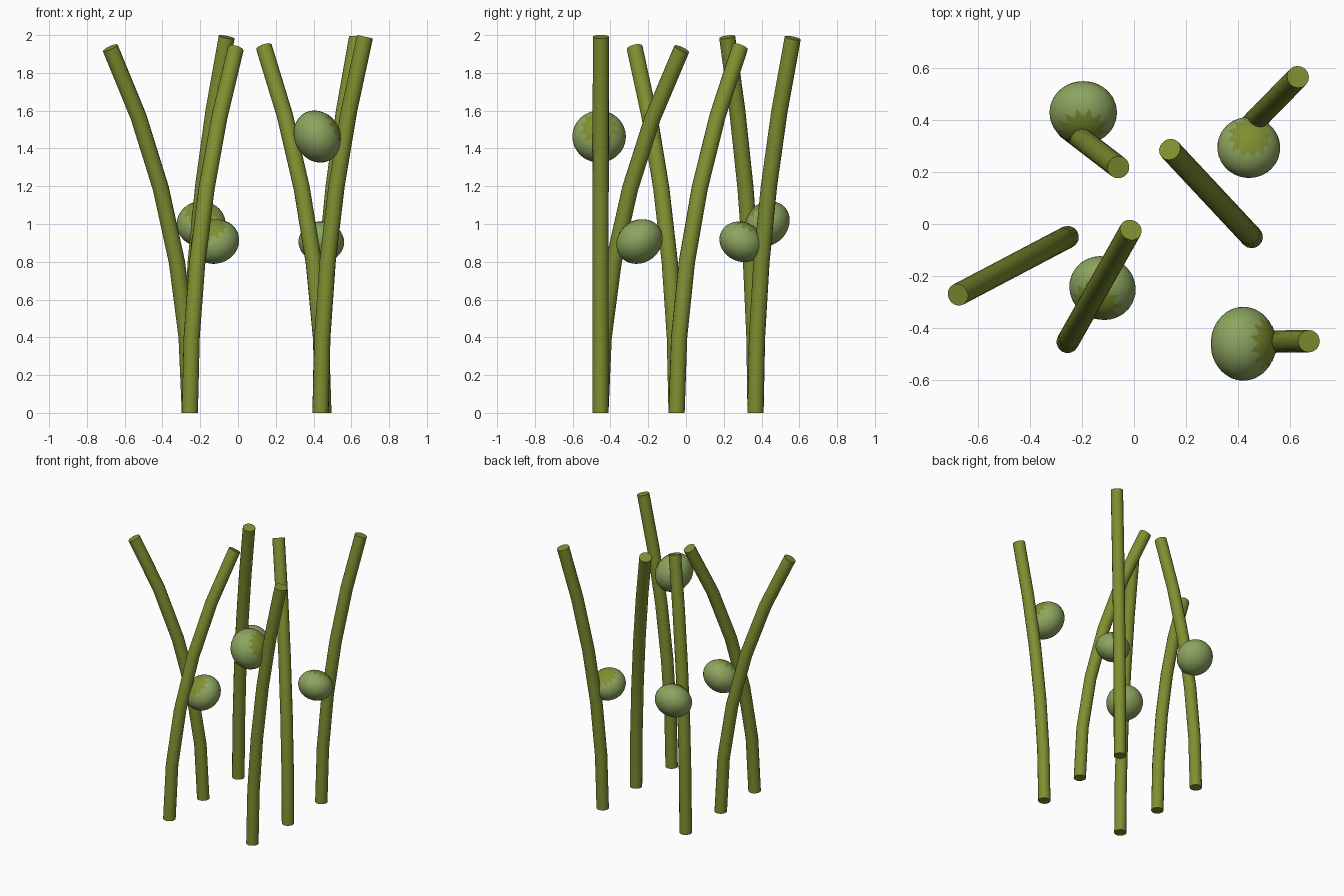
import bpy, bmesh, math
from mathutils import Vector

if "Cube" in bpy.data.objects:
    bpy.data.objects.remove(bpy.data.objects["Cube"])


def material(name, rgb):
    m = bpy.data.materials.new(name)
    m.diffuse_color = (*rgb, 1)
    m.use_nodes = True
    m.node_tree.nodes["Principled BSDF"].inputs["Base Color"].default_value = m.diffuse_color
    return m


STEM = material("olive green", (0.215, 0.275, 0.030))
FRUIT = material("pale green", (0.265, 0.375, 0.115))
STEM_LEN, STEM_R = 2.01, 0.043


def finish(name, bm, mat, angle):
    bmesh.ops.recalc_face_normals(bm, faces=bm.faces)
    me = bpy.data.meshes.new(name)
    bm.to_mesh(me)
    bm.free()
    me.materials.append(mat)
    ob = bpy.data.objects.new(name, me)
    bpy.context.collection.objects.link(ob)
    bpy.ops.object.select_all(action='DESELECT')
    ob.select_set(True)
    bpy.context.view_layer.objects.active = ob
    bpy.ops.object.shade_smooth_by_angle(angle=math.radians(angle))
    return ob


def bridge(bm, a, b):
    n = len(a)
    for i in range(n):
        bm.faces.new((a[i], a[(i + 1) % n], b[(i + 1) % n], b[i]))


# stem: a cylinder bent along a circular arc from base towards top
def stem(name, base, top, segments=5, sides=16):
    base, lean = Vector((*base, 0)), Vector((*top, 0)) - Vector((*base, 0))
    d = lean.length
    u = lean.normalized()
    w = Vector((-u.y, u.x, 0))
    theta = 2 * d / STEM_LEN
    theta *= 1 + theta * theta / 12
    rad = STEM_LEN / theta
    bm = bmesh.new()
    rings = []
    for k in range(segments + 1):
        a = theta * k / segments
        c = base + u * rad * (1 - math.cos(a)) + Vector((0, 0, rad * math.sin(a)))
        n = u * math.cos(a) - Vector((0, 0, math.sin(a)))
        rings.append([bm.verts.new(c + STEM_R * (n * math.cos(t) + w * math.sin(t)))
                      for t in (2 * math.pi * i / sides for i in range(sides))])
    for a, b in zip(rings, rings[1:]):
        bridge(bm, a, b)
    bm.faces.new(rings[0])
    bm.faces.new(rings[-1])
    finish(name, bm, STEM, 40)


# fruit: flattened sphere with a pointed calyx lying on its top
def fruit(number, centre, r, heading, elevation, points=12):
    h, e = math.radians(heading), math.radians(elevation)
    axis = Vector((math.cos(h) * math.cos(e), math.sin(h) * math.cos(e), math.sin(e)))
    turn = axis.to_track_quat('Z', 'Y')
    squash = 0.85

    bm = bmesh.new()
    bmesh.ops.create_uvsphere(bm, u_segments=32, v_segments=20, radius=r)
    body = finish(f"fruit_{number}", bm, FRUIT, 60)

    def on_surface(polar, t):
        s = r * 1.02
        return Vector((s * math.sin(polar) * math.cos(t),
                       s * math.sin(polar) * math.sin(t), s * math.cos(polar)))

    bm = bmesh.new()
    rings = [[bm.verts.new(on_surface(math.radians(p), 2 * math.pi * i / points))
              for i in range(points)] for p in (10, 21, 32)]
    bm.faces.new(rings[0])
    for a, b in zip(rings, rings[1:]):
        bridge(bm, a, b)
    for i in range(points):
        tip = bm.verts.new(on_surface(math.radians(47), 2 * math.pi * (i + 0.5) / points))
        bm.faces.new((rings[-1][i], tip, rings[-1][(i + 1) % points]))
    calyx = finish(f"calyx_{number}", bm, STEM, 60)

    for ob in (body, calyx):
        for v in ob.data.vertices:
            p = v.co.copy()
            p.z *= squash
            v.co = turn @ p
        ob.location = centre


# stems: two columns of three
stem("stem_front_left", (-0.255, -0.453), (-0.012, -0.022))
stem("stem_middle_left", (-0.255, -0.05), (-0.677, -0.272))
stem("stem_back_left", (-0.255, 0.368), (-0.06, 0.218))
stem("stem_front_right", (0.437, -0.453), (0.672, -0.45))
stem("stem_middle_right", (0.452, -0.05), (0.137, 0.287))
stem("stem_back_right", (0.437, 0.368), (0.63, 0.565))

# fruits, calyx leaning towards the stem
fruit(1, (-0.195, 0.428, 1.0), 0.130, -90, 46)
fruit(2, (0.441, 0.294, 0.905), 0.121, 83, 62)
fruit(3, (-0.121, -0.246, 0.907), 0.129, -115, 50)
fruit(4, (0.420, -0.460, 1.463), 0.142, 0, 27)
